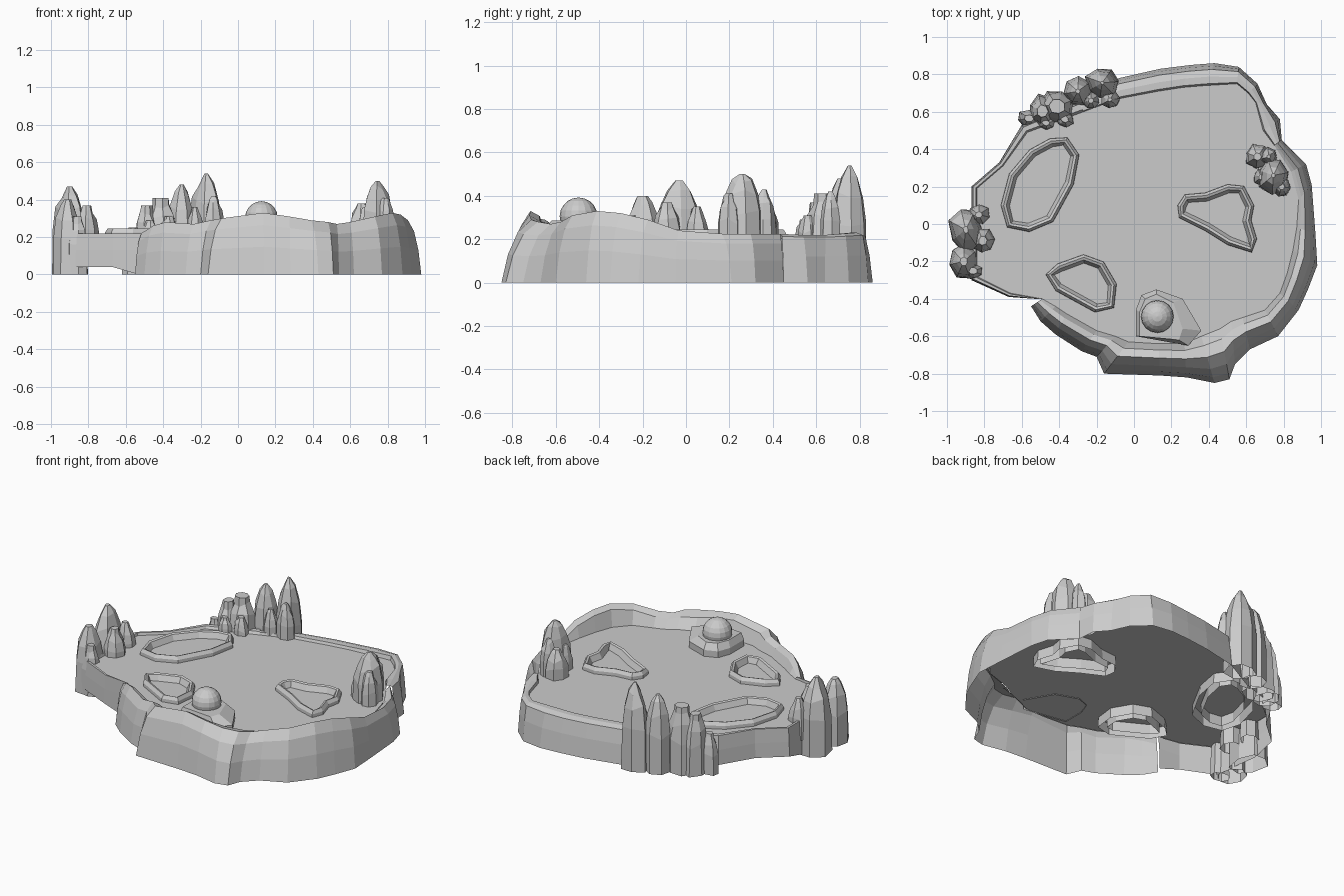
import bpy, bmesh, math, random
from mathutils import Vector

FLOOR = 0.205


def mesh_object(name, verts, faces):
    me = bpy.data.meshes.new(name)
    me.from_pydata([tuple(v) for v in verts], [], faces)
    bm = bmesh.new()
    bm.from_mesh(me)
    bmesh.ops.recalc_face_normals(bm, faces=bm.faces)
    bm.to_mesh(me)
    bm.free()
    ob = bpy.data.objects.new(name, me)
    bpy.context.collection.objects.link(ob)
    return ob


def loft(name, rings, closed=True, cap_end=False):
    """Skin a list of equal-length point rings."""
    n = len(rings[0])
    verts = [p for r in rings for p in r]
    faces = []
    for k in range(len(rings) - 1):
        for i in range(n if closed else n - 1):
            j = (i + 1) % n
            faces.append((k * n + i, k * n + j, (k + 1) * n + j, (k + 1) * n + i))
    if cap_end:
        faces.append(tuple(range((len(rings) - 1) * n, len(rings) * n)))
    return mesh_object(name, verts, faces)


def inset(pts, d):
    """Offset a counter-clockwise outline inwards along its vertex normals."""
    out = []
    for i, p in enumerate(pts):
        t = (Vector(pts[(i + 1) % len(pts)]) - Vector(pts[i - 1])).normalized()
        out.append((p[0] - t.y * d, p[1] + t.x * d))
    return out


def wall(name, stations, profile):
    """Wall swept along outer/inner point pairs; profile = (blend, height factor)."""
    rings = []
    for t, f in profile:
        ring = []
        for ox, oy, ix, iy, h, base in stations:
            z = base if f == 0 else (FLOOR - 0.005 if f is None else f * h)
            ring.append((ox + (ix - ox) * t, oy + (iy - oy) * t, z))
        rings.append(ring)
    return loft(name, rings, closed=False)


def rock(name, x, y, rx, ry, h, base=0.0, flat=0.12, seed=0):
    """Faceted, tapering stone spire."""
    rnd = random.Random(seed)
    n = 7
    jit = [rnd.uniform(0.85, 1.1) for _ in range(n)]
    off = rnd.uniform(0, 1)
    rings = []
    for s, f in ((1.0, 0), (0.95, 0.5), (0.78, 0.74), (0.48, 0.9), (flat, 1)):
        ring = []
        for i in range(n):
            a = off + i * math.tau / n
            r = s * jit[i] * rnd.uniform(0.95, 1.05)
            dz = rnd.uniform(-0.04, 0.04) * h if 0 < f < 1 else 0
            ring.append((x + rx * r * math.cos(a), y + ry * r * math.sin(a), base + (h - base) * f + dz))
        rings.append(ring)
    return loft(name, rings, cap_end=True)


# High front and right ridge: outer x, y, inner x, y, crest height
ridge = [(-.55, -.44, -.49, -.40, .22), (-.50, -.52, -.42, -.44, .26), (-.42, -.59, -.36, -.48, .28),
         (-.28, -.68, -.20, -.57, .27), (-.20, -.71, -.10, -.60, .29), (-.16, -.80, -.03, -.63, .30),
         (.14, -.81, .13, -.64, .33), (.28, -.82, .27, -.64, .31), (.43, -.85, .36, -.60, .29),
         (.51, -.83, .46, -.56, .28), (.54, -.75, .52, -.52, .27), (.62, -.67, .58, -.50, .28),
         (.77, -.60, .70, -.46, .31), (.88, -.46, .78, -.37, .33), (.93, -.35, .82, -.26, .32),
         (.98, -.22, .85, -.14, .29), (.97, -.05, .87, -.02, .24), (.95, .21, .88, .13, .225),
         (.92, .32, .84, .28, .225), (.79, .45, .75, .42, .225)]
# Low back rim
back = [(.79, .45, .75, .42, .225), (.78, .56, .69, .50, .22), (.71, .64, .65, .65, .22),
        (.66, .75, .61, .70, .225), (.56, .84, .55, .75, .23), (.43, .86, .38, .74, .225),
        (.30, .85, .26, .73, .22), (.14, .83, .13, .71, .22), (-.08, .78, -.08, .67, .22),
        (-.30, .66, -.27, .60, .22)]
# Thin left edge
left = [(-.30, .66, -.27, .60, .22), (-.60, .53, -.57, .49, .22), (-.72, .33, -.70, .31, .22),
        (-.87, .20, -.84, .19, .22), (-.87, .05, -.84, .05, .22), (-.87, -.30, -.84, -.28, .22),
        (-.67, -.39, -.66, -.37, .22), (-.53, -.40, -.49, -.40, .22)]
left_base = [0, .04, .04, .04, 0, .04, .04, 0]
wall("high_ridge", [s + (0,) for s in ridge],
     [(0, 0), (.12, .45), (.30, .80), (.55, 1), (.80, .93), (1, None)])
wall("back_rim", [s + (0,) for s in back], [(0, 0), (.12, .55), (.28, .95), (.6, 1), (.92, 1), (1, None)])
wall("left_edge", [s + (b,) for s, b in zip(left, left_base)],
     [(0, 0), (.1, .6), (.3, 1), (.8, 1), (1, None)])

# Flat arena floor (open shell below)
edge = [(s[2], s[3], FLOOR) for s in ridge + back[1:] + left[1:-1]]
mesh_object("arena_floor", edge, [tuple(range(len(edge)))])

# Pool rims standing on the floor
pools = {
    "left_pool": [(-.45, .46), (-.56, .40), (-.67, .27), (-.715, .10), (-.68, -.02), (-.56, -.045),
                  (-.43, .01), (-.32, .21), (-.29, .37), (-.355, .465)],
    "right_pool": [(.23, .10), (.27, .16), (.38, .17), (.50, .215), (.59, .205), (.645, .10),
                   (.63, .02), (.66, -.08), (.63, -.155), (.50, -.115), (.38, -.04), (.24, .03)],
    "front_pool": [(-.475, -.27), (-.41, -.21), (-.27, -.16), (-.16, -.20), (-.09, -.32),
                   (-.105, -.45), (-.21, -.475), (-.42, -.36)],
}
for name, pts in pools.items():
    if name != "left_pool":
        pts = pts[::-1]
    prof = ((0, .14), (0.004, .225), (.018, .245), (.032, .24), (.052, .20), (.052, .14))
    loft(name + "_rim", [[(x, y, z) for x, y in inset(pts, d)] for d, z in prof])

# Dome on its stepped pedestal
low = [(.01, -.60), (.29, -.65), (.36, -.57), (.26, -.40), (.12, -.35), (.04, -.38), (.01, -.46)]
top = [(.03, -.60), (.24, -.62), (.26, -.56), (.21, -.42), (.12, -.375), (.06, -.40), (.03, -.47)]
loft("dome_pedestal", [[(x, y, .2) for x, y in low],
                       [(x, y, .245) for x, y in low],
                       [(x, y, .285) for x, y in top]], cap_end=True)
bpy.ops.mesh.primitive_uv_sphere_add(segments=16, ring_count=10, radius=.087, location=(.125, -.495, .305))
bpy.context.object.name = "dome"

# Rock clusters: x, y, rx, ry, top, base, top flatness
clusters = {
    "back_rock": [(-.17, .755, .095, .09, .54, 0, .1), (-.30, .71, .085, .085, .48, 0, .15),
                  (-.13, .665, .055, .05, .42, .15, .2), (-.23, .66, .05, .05, .36, .15, .3),
                  (-.41, .63, .095, .095, .41, 0, .45), (-.49, .60, .08, .09, .37, 0, .4),
                  (-.37, .56, .05, .045, .31, .15, .4), (-.47, .54, .05, .04, .29, .15, .4),
                  (-.56, .565, .065, .05, .25, 0, .4)],
    "left_rock": [(-.90, -.03, .095, .13, .47, 0, .15), (-.91, -.20, .085, .10, .40, 0, .25),
                  (-.81, -.09, .065, .07, .37, .1, .35), (-.83, .05, .065, .06, .35, .1, .3),
                  (-.86, -.25, .06, .05, .31, 0, .4)],
    "right_rock": [(.745, .26, .085, .10, .50, .15, .12), (.66, .36, .07, .065, .38, .15, .3),
                   (.72, .36, .05, .05, .43, .15, .2), (.79, .20, .055, .065, .41, .15, .3),
                   (.68, .25, .045, .05, .36, .15, .3)],
}
for name, spires in clusters.items():
    for i, (x, y, rx, ry, h, base, flat) in enumerate(spires):
        rock(f"{name}_{i + 1}", x, y, rx, ry, h, base, flat, seed=i * 7 + len(name))
